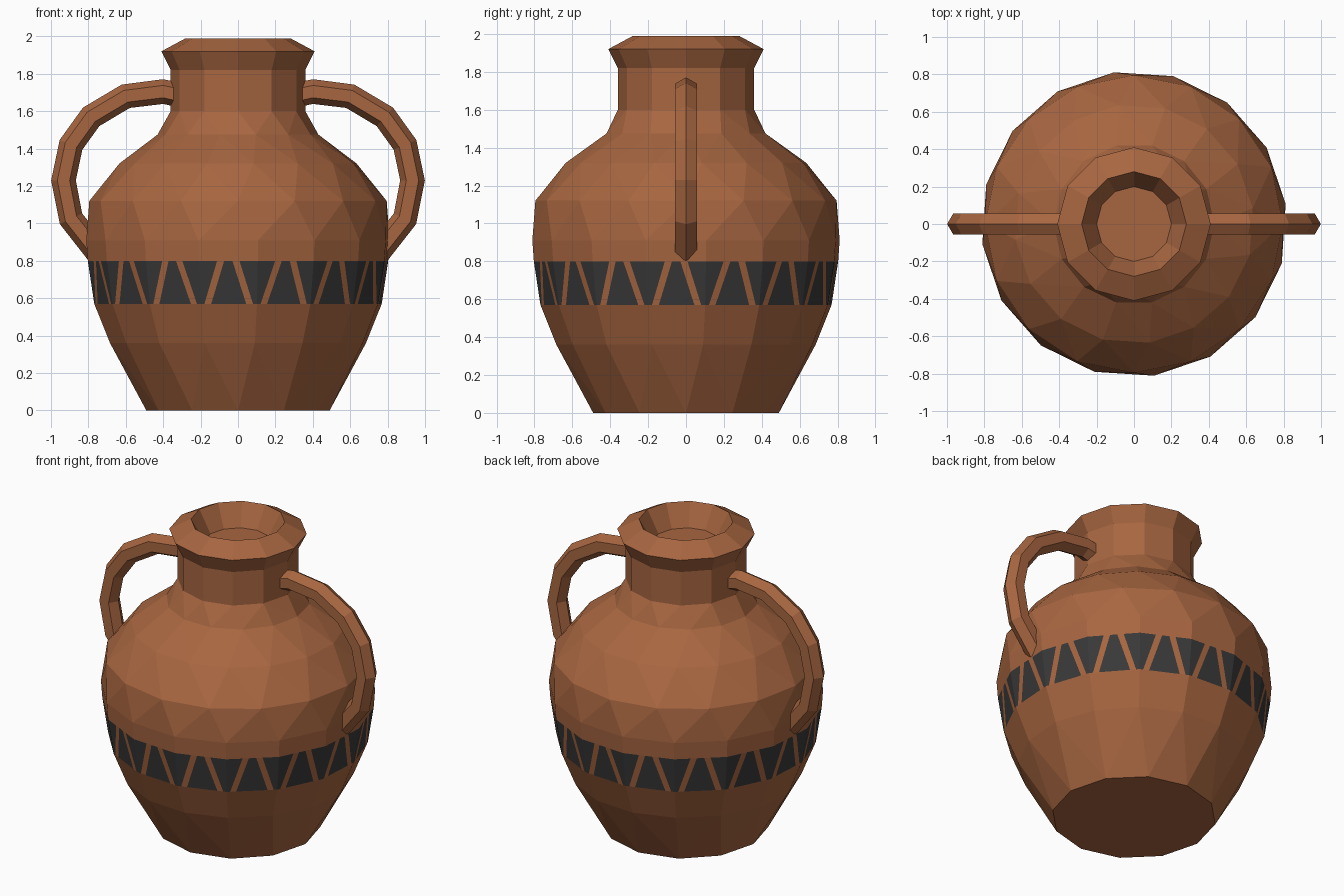
import bpy, bmesh, math
from mathutils import Vector

if "Cube" in bpy.data.objects:
    bpy.data.objects.remove(bpy.data.objects["Cube"])


def material(name, color):
    m = bpy.data.materials.new(name)
    m.diffuse_color = (*color, 1)
    m.use_nodes = True
    m.node_tree.nodes["Principled BSDF"].inputs["Base Color"].default_value = m.diffuse_color
    return m


clay = material("terracotta", (0.39, 0.133, 0.052))
paint = material("charcoal paint", (0.04, 0.04, 0.04))


def finish(bm, name):
    bmesh.ops.recalc_face_normals(bm, faces=bm.faces[:])
    mesh = bpy.data.meshes.new(name)
    bm.to_mesh(mesh)
    bm.free()
    mesh.materials.append(clay)
    mesh.materials.append(paint)
    obj = bpy.data.objects.new(name, mesh)
    bpy.context.collection.objects.link(obj)


def ring(bm, r, z, n, start):
    """Ring of n vertices, first one at angle start (degrees)."""
    angs = [math.radians(start) + math.tau * i / n for i in range(n)]
    return angs, [bm.verts.new((r * math.cos(a), r * math.sin(a), z)) for a in angs]


def zip_rings(bm, lower, upper):
    """Join two rings, which may have different side counts."""
    (aa, va), (ab, vb) = lower, upper
    n, m = len(va), len(vb)
    if n == m and abs(aa[0] - ab[0]) < 1e-6:
        for i in range(n):
            bm.faces.new((va[i], va[(i + 1) % n], vb[(i + 1) % n], vb[i]))
        return
    i = j = 0
    ang = lambda a, k: a[k % len(a)] + math.tau * (k // len(a))
    while i < n or j < m:
        if j >= m or (i < n and ang(aa, i + 1) <= ang(ab, j + 1)):
            bm.faces.new((va[i % n], va[(i + 1) % n], vb[j % m]))
            i += 1
        else:
            bm.faces.new((va[i % n], vb[(j + 1) % m], vb[j % m]))
            j += 1


# Jar body: radius, height, sides, start angle of each ring
profile = [(0.49, 0, 12, 0), (0.69, 0.36, 16, 7.5), (0.775, 0.57, 16, 7.5),
           (0.81, 0.80, 16, 7.5), (0.818, 0.91, 16, 7.5), (0.795, 1.12, 16, 0),
           (0.64, 1.32, 16, 7.5), (0.43, 1.475, 14, 0), (0.36, 1.60, 12, 0),
           (0.36, 1.82, 12, 0), (0.41, 1.92, 12, 0), (0.28, 1.99, 12, 0),
           (0.20, 1.85, 12, 0)]
bm = bmesh.new()
rings = [ring(bm, *p) for p in profile]
BAND = 2
for k in range(len(rings) - 1):
    if k != BAND:
        zip_rings(bm, rings[k], rings[k + 1])
bm.faces.new(rings[0][1])
bm.faces.new(rings[-1][1])

# Painted zigzag band: each facet is cut into triangles and clay stripes
low, high = rings[BAND][1], rings[BAND + 1][1]
t_low = (0, 0.07, 0.19, 0.81, 0.93, 1)
t_high = (0, 0.31, 0.43, 0.57, 0.69, 1)
for i in range(16):
    def cut(vs, ts):
        a, b = vs[i], vs[(i + 1) % 16]
        return [a] + [bm.verts.new(a.co.lerp(b.co, t)) for t in ts[1:-1]] + [b]
    lo, hi = cut(low, t_low), cut(high, t_high)
    for c in range(5):
        face = bm.faces.new((lo[c], lo[c + 1], hi[c + 1], hi[c]))
        face.material_index = 1 - c % 2
finish(bm, "jar_body")

# Handles: hexagonal section swept along a bent path, mirrored
path = [Vector((x, 0, z)) for x, z in (
    (0.31, 1.685), (0.40, 1.705), (0.60, 1.68), (0.785, 1.57), (0.893, 1.42),
    (0.933, 1.23), (0.893, 1.025), (0.75, 0.845))]


def handle(side, name):
    bm = bmesh.new()
    loops = []
    for i, p in enumerate(path):
        t = (path[min(i + 1, len(path) - 1)] - path[max(i - 1, 0)]).normalized()
        out = Vector((-t.z, 0, t.x))
        loop = []
        for k in range(6):
            a = math.tau * k / 6
            q = p + 0.066 * (math.cos(a) * out + math.sin(a) * Vector((0, 1, 0)))
            loop.append(bm.verts.new((side * q.x, q.y, q.z)))
        loops.append(loop)
    for a, b in zip(loops, loops[1:]):
        for k in range(6):
            bm.faces.new((a[k], a[(k + 1) % 6], b[(k + 1) % 6], b[k]))
    bm.faces.new(loops[0])
    bm.faces.new(loops[-1])
    finish(bm, name)


handle(1, "right_handle")
handle(-1, "left_handle")
